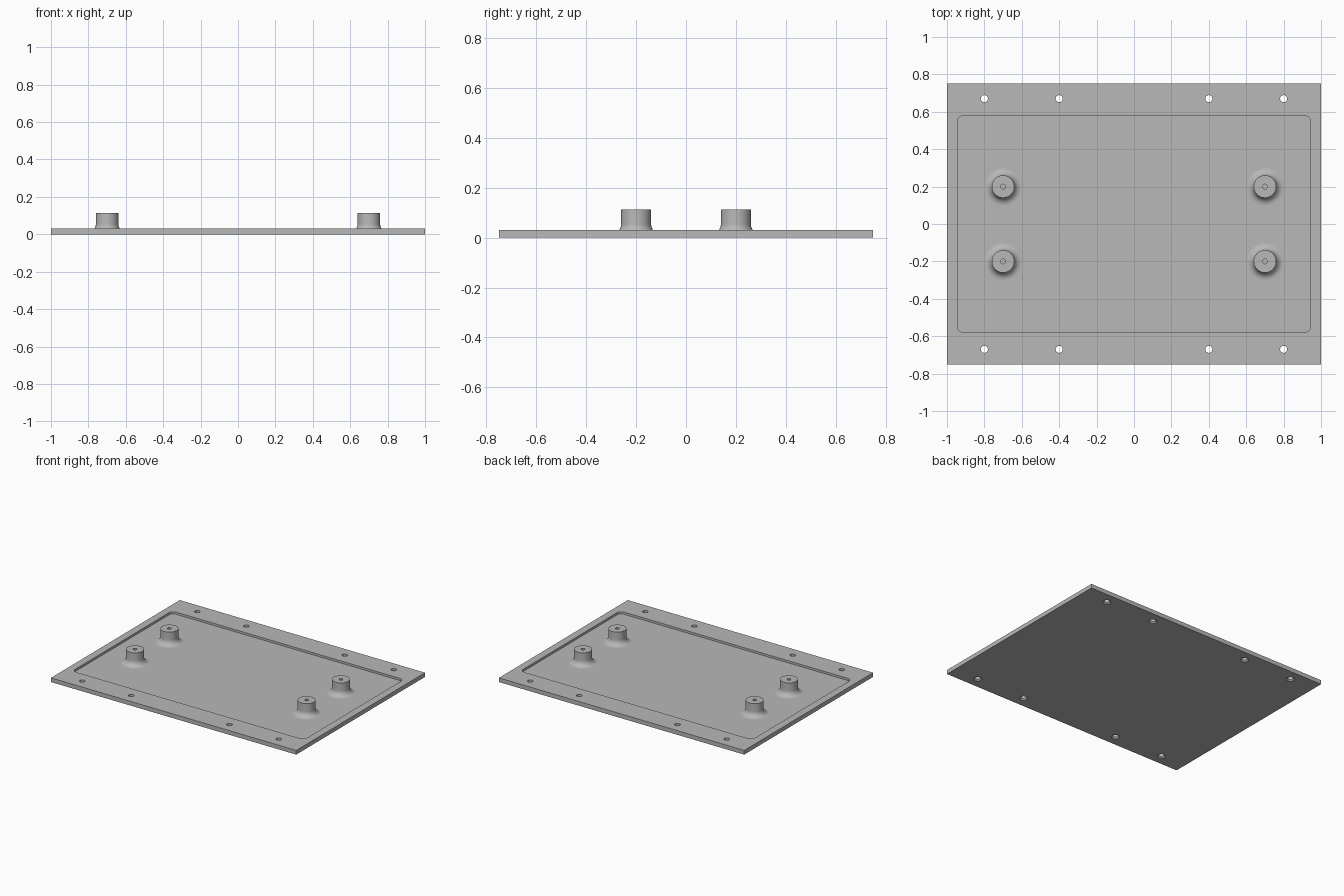
import bpy, bmesh, math
from mathutils import Matrix, Vector

cube = bpy.data.objects.get("Cube")
if cube:
    bpy.data.objects.remove(cube, do_unlink=True)

# Single grey finish
grey = bpy.data.materials.new("plain_grey")
grey.use_nodes = True
colour = (0.48, 0.48, 0.48, 1)
grey.diffuse_color = colour
grey.node_tree.nodes["Principled BSDF"].inputs["Base Color"].default_value = colour

# Main sizes
HALF_X, HALF_Y, THICK = 1.0, 0.75, 0.031
FLOOR = 0.015
POST_R, POST_TOP, FILLET = 0.06, 0.113, 0.04


def lathe(bm, profile, centre, steps):
    """Revolve (radius, height) points about a vertical axis at centre."""
    verts = [bm.verts.new((r, 0, z)) for r, z in profile]
    edges = [bm.edges.new(pair) for pair in zip(verts, verts[1:])]
    before = set(bm.verts) - set(verts)
    bmesh.ops.spin(bm, geom=verts + edges, cent=(0, 0, 0), axis=(0, 0, 1),
                   angle=math.tau, steps=steps)
    fresh = [v for v in bm.verts if v not in before]
    bmesh.ops.remove_doubles(bm, verts=fresh, dist=1e-5)
    fresh = [v for v in bm.verts if v not in before]
    bmesh.ops.translate(bm, verts=fresh, vec=(*centre, 0))


def prism(bm, outline, z0, z1):
    """Extrude a flat outline from z0 up to z1."""
    face = bm.faces.new([bm.verts.new((x, y, z0)) for x, y in outline])
    top = bmesh.ops.extrude_face_region(bm, geom=[face])["geom"]
    moved = [v for v in top if isinstance(v, bmesh.types.BMVert)]
    bmesh.ops.translate(bm, verts=moved, vec=(0, 0, z1 - z0))


def rounded_rect(hx, hy, r, n=8):
    points = []
    for k, (sx, sy) in enumerate([(1, 1), (-1, 1), (-1, -1), (1, -1)]):
        for i in range(n + 1):
            a = (k + i / n) * math.pi / 2
            points.append((sx * (hx - r) + r * math.cos(a),
                           sy * (hy - r) + r * math.sin(a)))
    return points


def make_object(name, bm):
    bmesh.ops.recalc_face_normals(bm, faces=bm.faces[:])
    mesh = bpy.data.meshes.new(name)
    bm.to_mesh(mesh)
    bm.free()
    mesh.materials.append(grey)
    obj = bpy.data.objects.new(name, mesh)
    bpy.context.collection.objects.link(obj)
    return obj


def activate(obj):
    bpy.ops.object.select_all(action='DESELECT')
    obj.select_set(True)
    bpy.context.view_layer.objects.active = obj


# Base plate
bm = bmesh.new()
prism(bm, [(-HALF_X, -HALF_Y), (HALF_X, -HALF_Y),
           (HALF_X, HALF_Y), (-HALF_X, HALF_Y)], 0, THICK)
plate = make_object("base_plate", bm)

# Cutter: shallow pocket and screw holes countersunk from below
bm = bmesh.new()
prism(bm, rounded_rect(0.945, 0.58, 0.035), FLOOR, 0.1)
hole = [(0, -0.01), (0.028, -0.01), (0.028, 0), (0.019, 0.009),
        (0.019, 0.1), (0, 0.1)]
for x in (-0.8, -0.4, 0.4, 0.8):
    for y in (-0.67, 0.67):
        lathe(bm, hole, (x, y), 32)
cutter = make_object("plate_cutter", bm)
cutter.hide_render = True

activate(plate)
cut = plate.modifiers.new("pocket_and_holes", 'BOOLEAN')
cut.operation = 'DIFFERENCE'
cut.solver = 'EXACT'
cut.object = cutter
bpy.ops.object.modifier_apply(modifier=cut.name)
bpy.data.objects.remove(cutter, do_unlink=True)
bpy.ops.object.shade_smooth_by_angle(angle=math.radians(30))

# Standoff posts: filleted foot, flat top, blind screw hole
foot = []
for i in range(11):
    a = i / 10 * math.pi / 2
    foot.append((POST_R + FILLET * (1 - math.sin(a)),
                 FLOOR + FILLET * (1 - math.cos(a))))
profile = ([(0, 0.01), (POST_R + FILLET, 0.01)] + foot +
           [(POST_R, POST_TOP), (0.013, POST_TOP), (0.013, 0.05), (0, 0.05)])
for side, x in (("right", -0.7), ("left", 0.7)):
    for end, y in (("front", -0.2), ("back", 0.2)):
        bm = bmesh.new()
        lathe(bm, profile, (x, y), 48)
        post = make_object(f"{end}_{side}_standoff", bm)
        activate(post)
        bpy.ops.object.shade_smooth_by_angle(angle=math.radians(30))
